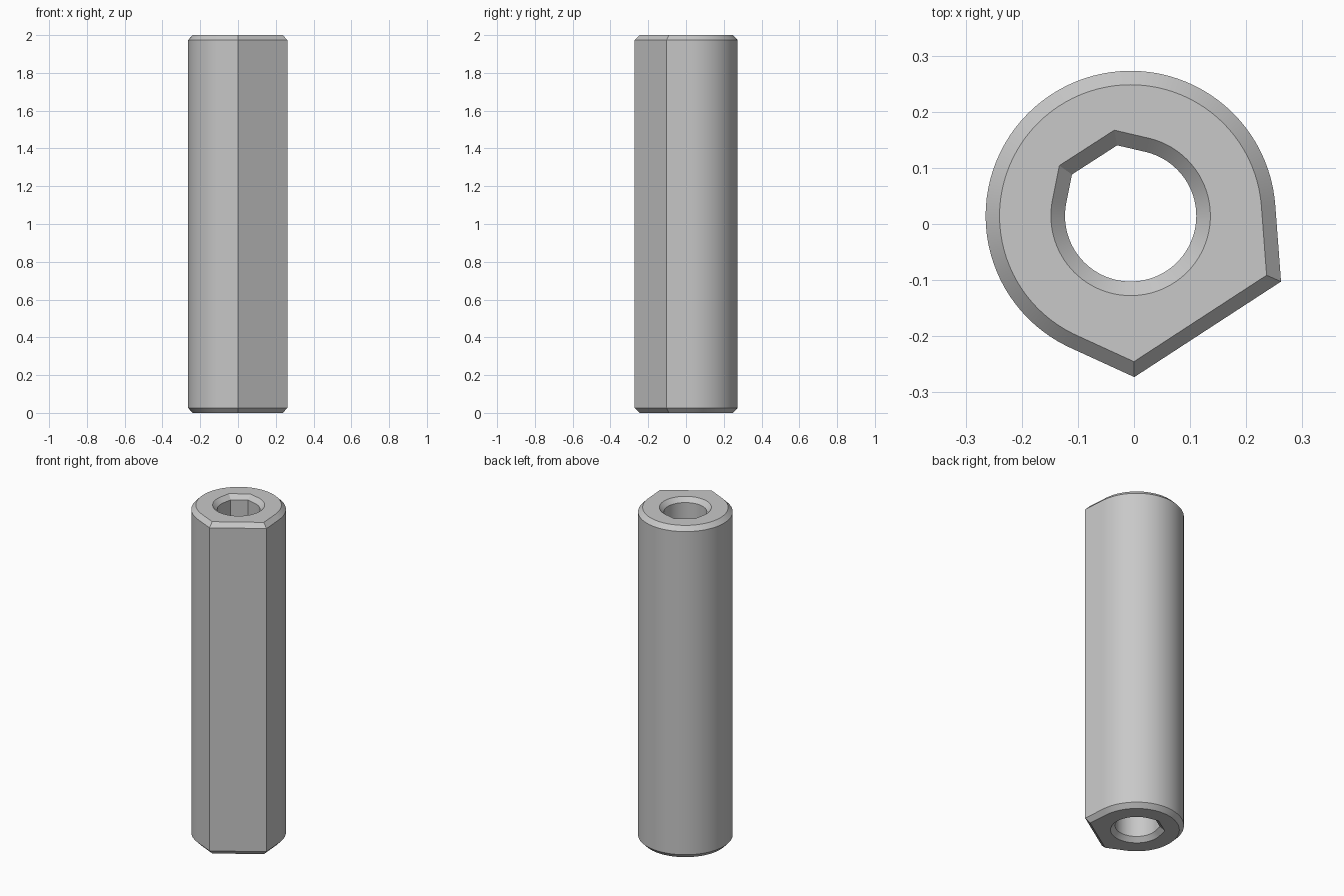
import bpy
import bmesh
from math import acos, cos, sin, radians, pi, tau
from mathutils import Vector
from mathutils.geometry import intersect_line_line_2d, intersect_line_line

cube = bpy.data.objects.get("Cube")
if cube:
    bpy.data.objects.remove(cube)

HEIGHT, BEVEL = 2.0, 0.026
CENTRE = Vector((-0.006, 0.0145))


def polar(radius, angle):
    return Vector((radius * cos(angle), radius * sin(angle)))


class FlatProfile:
    """Circle carrying one flat whose two corners join it by tangent lines."""

    def __init__(self, radius, first, second):
        self.radius = radius
        (r1, a1), (r2, a2) = first, second
        self.a1, self.a2 = radians(a1) % tau, radians(a2) % tau
        self.t1 = self.a1 - acos(radius / r1)
        self.t2 = self.a2 + acos(radius / r2)
        edge = polar(r2, self.a2) - polar(r1, self.a1)
        self.normal = Vector((edge.y, -edge.x)).normalized()
        self.offset = self.normal.dot(polar(r1, self.a1))
        self.keys = [a % tau for a in (self.t1, self.a1, self.a2, self.t2)]

    def reach(self, angle):
        """Distance from the centre to the outline in a given direction."""
        def within(start, end):
            return (angle - start + 1e-6) % tau <= (end - start) + 2e-6
        if within(self.a1, self.a2):
            return self.offset / self.normal.dot(polar(1, angle))
        if within(self.t1, self.a1):
            return self.radius / cos(angle - self.t1)
        if within(self.a2, self.t2):
            return self.radius / cos(angle - self.t2)
        return self.radius


outer = FlatProfile(0.2585, (0.2874, -88.7), (0.2925, -23.6))
bore = FlatProfile(0.117, (0.128, 100.8), (0.128, 144.8))

# Shared directions: even steps plus the exact corners of both outlines
keys = outer.keys + bore.keys
steps = [i * tau / 96 for i in range(96)]
angles = sorted(keys + [s for s in steps if all(abs(s - k) > 0.02 for k in keys)])

# Cross-section of the wall, followed around every direction
section = [
    (outer, 1.0, BEVEL), (outer, 1.0, HEIGHT - BEVEL),
    (outer, 0.904, HEIGHT), (bore, 1.215, HEIGHT),
    (bore, 1.0, HEIGHT - BEVEL), (bore, 1.0, BEVEL),
    (bore, 1.215, 0.0), (outer, 0.904, 0.0),
]

bm = bmesh.new()
rings = []
for profile, scale, z in section:
    points = [CENTRE + polar(profile.reach(a) * scale, a) for a in angles]
    rings.append([bm.verts.new((p.x, p.y, z)) for p in points])
for k, ring in enumerate(rings):
    above = rings[(k + 1) % len(rings)]
    for i in range(len(ring)):
        j = (i + 1) % len(ring)
        bm.faces.new((ring[i], ring[j], above[j], above[i]))
bmesh.ops.recalc_face_normals(bm, faces=bm.faces)

mesh = bpy.data.meshes.new("keyed_sleeve")
bm.to_mesh(mesh)
bm.free()
sleeve = bpy.data.objects.new("keyed_sleeve", mesh)
bpy.context.collection.objects.link(sleeve)

# Plain grey metal
colour = (0.58, 0.58, 0.58, 1.0)
grey = bpy.data.materials.new("light_grey")
grey.use_nodes = True
grey.diffuse_color = colour
grey.node_tree.nodes["Principled BSDF"].inputs["Base Color"].default_value = colour
mesh.materials.append(grey)

# Smooth round walls, crisp corners and bevels
bpy.ops.object.select_all(action="DESELECT")
sleeve.select_set(True)
bpy.context.view_layer.objects.active = sleeve
bpy.ops.object.shade_smooth_by_angle(angle=radians(20))
